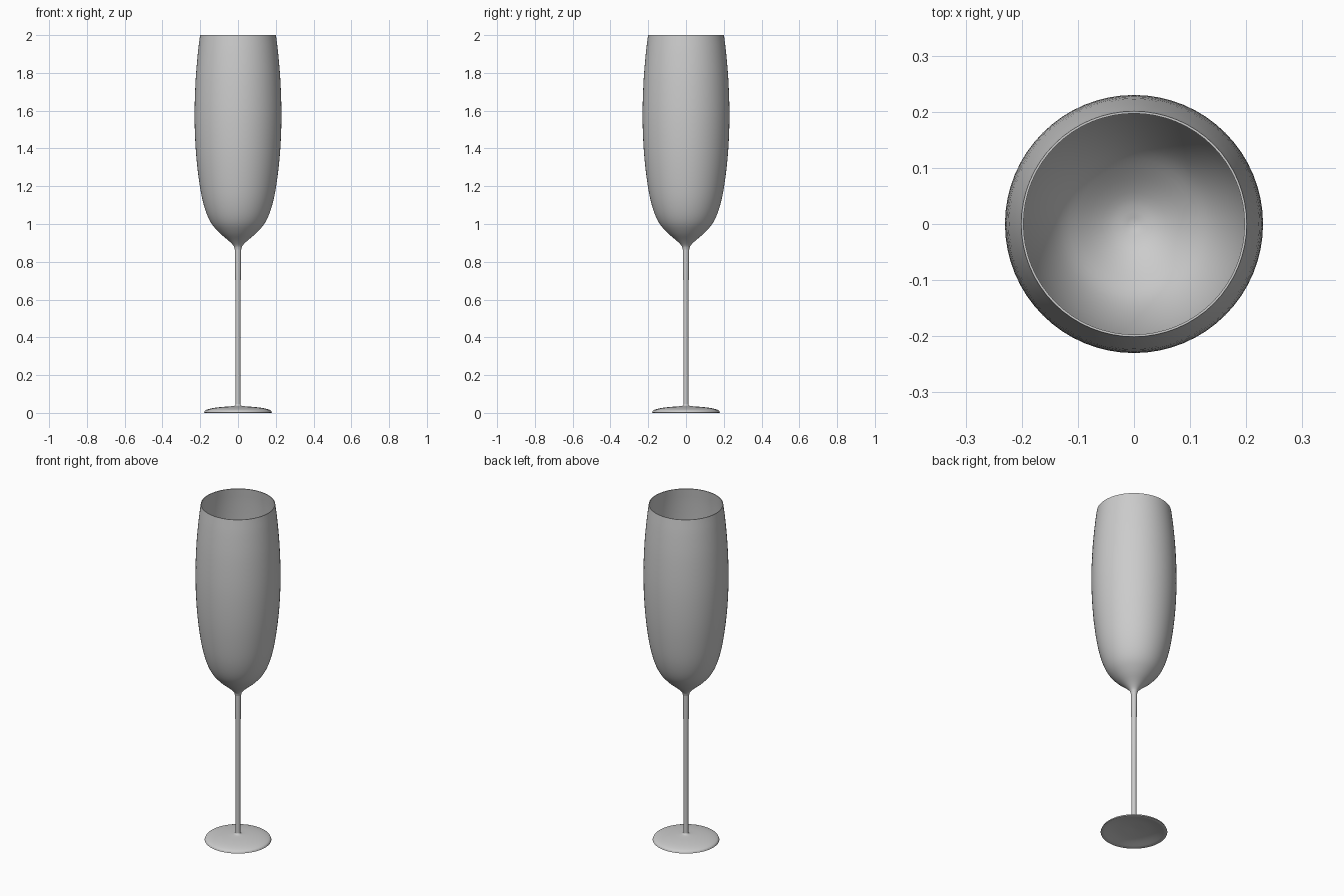
import bpy, math
from mathutils import Vector

if "Cube" in bpy.data.objects:
    bpy.data.objects.remove(bpy.data.objects["Cube"])

SIDES = 64

glass = bpy.data.materials.new("pale grey")
glass.diffuse_color = (0.6, 0.6, 0.6, 1)
glass.use_nodes = True
glass.node_tree.nodes["Principled BSDF"].inputs["Base Color"].default_value = glass.diffuse_color


def smooth_curve(points, steps=4):
    """Catmull-Rom curve through (radius, height) points."""
    p = [Vector(q) for q in points]
    p = [2 * p[0] - p[1]] + p + [2 * p[-1] - p[-2]]
    out = []
    for a, b, c, d in zip(p, p[1:], p[2:], p[3:]):
        for i in range(steps):
            t = i / steps
            out.append(0.5 * (2 * b + (c - a) * t + (2 * a - 5 * b + 4 * c - d) * t * t
                              + (3 * b - a - 3 * c + d) * t ** 3))
    return [(max(q.x, 0), q.y) for q in out + [p[-2]]]


def lathe(name, profile):
    """Spin a (radius, height) profile round z; radius 0 becomes a pole."""
    verts, faces, rings = [], [], []
    for r, z in profile:
        n = 1 if r < 1e-5 else SIDES
        rings.append([len(verts) + i for i in range(n)])
        for i in range(n):
            a = 2 * math.pi * i / SIDES
            verts.append((r * math.cos(a), r * math.sin(a), z))
    for lo, hi in zip(rings, rings[1:]):
        for i in range(SIDES):
            j = (i + 1) % SIDES
            quad = [lo[i % len(lo)], lo[j % len(lo)], hi[j % len(hi)], hi[i % len(hi)]]
            quad = list(dict.fromkeys(quad))
            if len(quad) > 2:
                faces.append(quad)
    mesh = bpy.data.meshes.new(name)
    mesh.from_pydata(verts, [], faces)
    mesh.materials.append(glass)
    obj = bpy.data.objects.new(name, mesh)
    bpy.context.collection.objects.link(obj)
    bpy.context.view_layer.objects.active = obj
    obj.select_set(True)
    bpy.ops.object.shade_smooth_by_angle(angle=math.radians(40))
    obj.select_set(False)
    return obj


# Bowl: outer wall up to the rim, then the inner wall down to its centre
outer = smooth_curve([(0.017, 0.865), (0.024, 0.885), (0.05, 0.912), (0.1, 0.955),
                      (0.145, 1.01), (0.178, 1.09), (0.202, 1.2), (0.222, 1.37),
                      (0.23, 1.56), (0.225, 1.75), (0.213, 1.9), (0.201, 2.0)])
inner = smooth_curve([(0.197, 2.0), (0.209, 1.9), (0.221, 1.75), (0.226, 1.56),
                      (0.218, 1.37), (0.198, 1.2), (0.173, 1.09), (0.138, 1.01),
                      (0.093, 0.96), (0.045, 0.925), (0.0, 0.912)])
lathe("bowl", outer + inner)

# Stem: slim rod, slightly thicker towards the bowl
lathe("stem", [(0.013, 0.045), (0.013, 0.4), (0.0145, 0.7), (0.016, 0.78), (0.017, 0.865)])

# Foot: thin disc with a domed top and a hollow underside
underside = smooth_curve([(0.0, 0.026), (0.05, 0.023), (0.11, 0.016), (0.174, 0.0)])
top = smooth_curve([(0.18, 0.002), (0.172, 0.014), (0.14, 0.024), (0.09, 0.031),
                    (0.035, 0.035), (0.018, 0.038), (0.013, 0.046)])
lathe("foot", underside + top)
